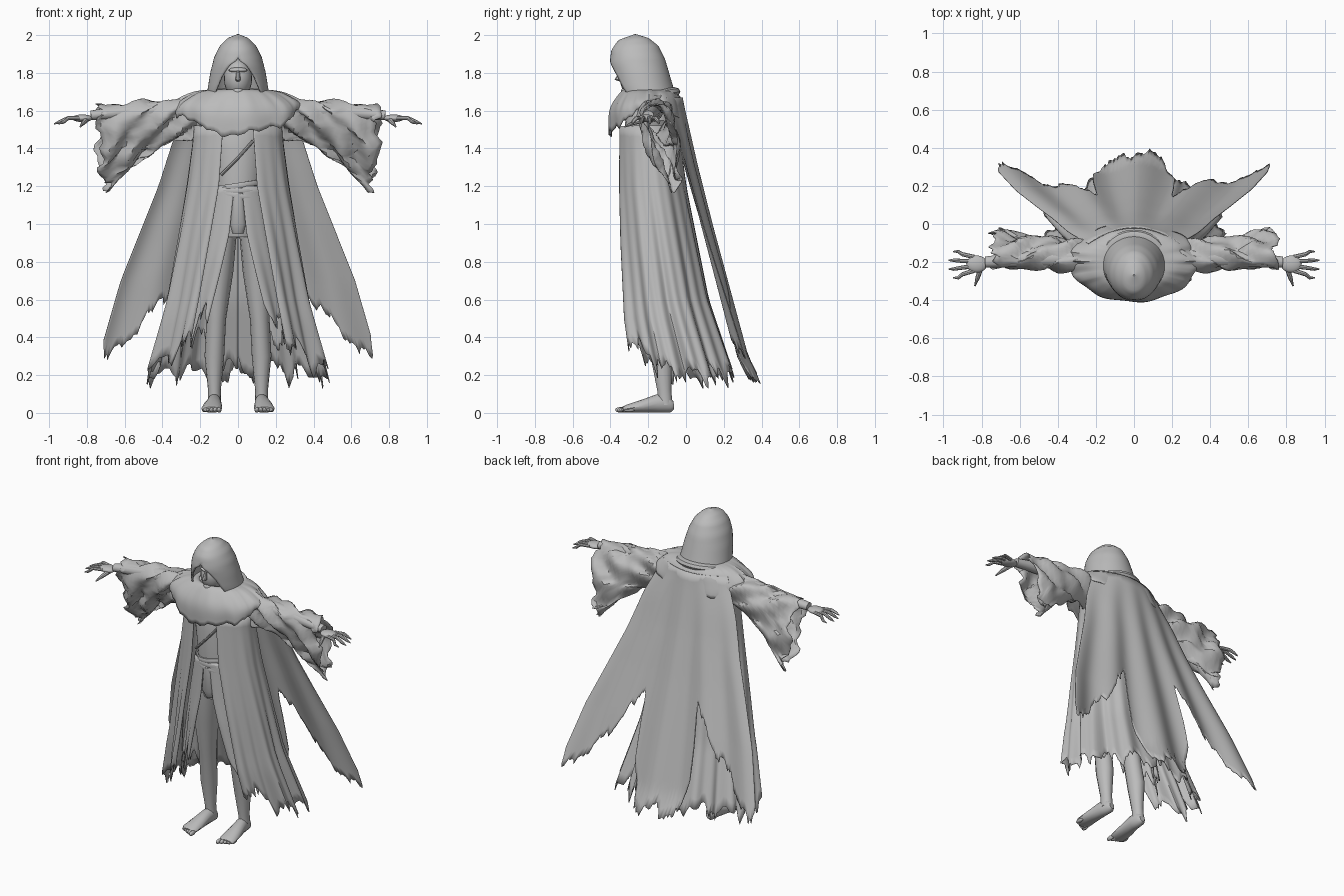
import bpy, bmesh, math, random
from mathutils import Vector

if "Cube" in bpy.data.objects:
    bpy.data.objects.remove(bpy.data.objects["Cube"], do_unlink=True)

random.seed(4)
grey = bpy.data.materials.new("cloth_grey")
grey.use_nodes = True
grey.diffuse_color = (0.5, 0.5, 0.5, 1)
grey.node_tree.nodes["Principled BSDF"].inputs["Base Color"].default_value = grey.diffuse_color


def finish(name, bm, thickness=0.0, angle=40):
    bmesh.ops.remove_doubles(bm, verts=bm.verts, dist=0.0004)
    bmesh.ops.recalc_face_normals(bm, faces=bm.faces)
    mesh = bpy.data.meshes.new(name)
    bm.to_mesh(mesh)
    bm.free()
    mesh.materials.append(grey)
    ob = bpy.data.objects.new(name, mesh)
    bpy.context.collection.objects.link(ob)
    bpy.ops.object.select_all(action='DESELECT')
    ob.select_set(True)
    bpy.context.view_layer.objects.active = ob
    bpy.ops.object.shade_smooth_by_angle(angle=math.radians(angle))
    if thickness:
        mod = ob.modifiers.new("thickness", 'SOLIDIFY')
        mod.thickness, mod.offset = thickness, 0
    return ob


def sheet(name, fn, nu, nv, thickness=0.005):
    """Cloth grid: fn(u, v) gives a point, u and v run 0..1."""
    bm = bmesh.new()
    rows = [[bm.verts.new(fn(i / nu, j / nv)) for i in range(nu + 1)] for j in range(nv + 1)]
    for a, b in zip(rows, rows[1:]):
        for i in range(nu):
            bm.faces.new((a[i], a[i + 1], b[i + 1], b[i]))
    return finish(name, bm, thickness)


def tube(name, keys, n=14):
    """Closed loft through (x, y, z, radius_a, radius_b) sections."""
    bm = bmesh.new()
    d = (Vector(keys[-1][:3]) - Vector(keys[0][:3])).normalized()
    ref = Vector((0, 0, 1)) if abs(d.y) > 0.8 else Vector((0, 1, 0))
    side = d.cross(ref).normalized()
    up = side.cross(d)
    rings = []
    for x, y, z, ra, rb in keys:
        turn = [math.tau * i / n for i in range(n)]
        rings.append([bm.verts.new(Vector((x, y, z)) + side * ra * math.cos(t) + up * rb * math.sin(t)) for t in turn])
    for a, b in zip(rings, rings[1:]):
        for i in range(n):
            bm.faces.new((a[i], a[(i + 1) % n], b[(i + 1) % n], b[i]))
    bm.faces.new(rings[0])
    bm.faces.new(rings[-1])
    return finish(name, bm)


def ball(name, centre, size):
    bm = bmesh.new()
    bmesh.ops.create_uvsphere(bm, u_segments=20, v_segments=12, radius=1)
    for v in bm.verts:
        v.co = Vector(centre) + Vector([c * s for c, s in zip(v.co, size)])
    return finish(name, bm)


def at(keys, t):
    """Piecewise linear lookup in rising (t, value) keys."""
    if t <= keys[0][0]:
        return keys[0][1]
    for (a, p), (b, q) in zip(keys, keys[1:]):
        if t <= b:
            return p + (q - p) * (t - a) / (b - a)
    return keys[-1][1]


def ragged(amount, teeth):
    """Returns a torn-hem offset with cusps that point downward."""
    p, q = random.random() * 3, random.random() * 3
    noise = [random.random() for _ in range(160)]

    def offset(u):
        saw = 0.55 * abs(math.sin(teeth * u + p)) + 0.3 * abs(math.sin(2.7 * teeth * u + q))
        return amount * (saw + 0.3 * noise[int(u * 150)])
    return offset


# Head, neck and torso
ball("head", (0, -0.26, 1.77), (0.075, 0.09, 0.105))
tube("nose", [(0, -0.345, 1.81, 0.008, 0.008), (0, -0.36, 1.765, 0.014, 0.018), (0, -0.34, 1.755, 0.01, 0.01)], 8)
ball("brow", (0, -0.325, 1.815), (0.05, 0.025, 0.014))
ball("chin", (0, -0.315, 1.7), (0.032, 0.03, 0.028))
tube("neck", [(0, -0.2, 1.55, 0.08, 0.08), (0, -0.24, 1.74, 0.055, 0.055)])
tube("torso", [(0, -0.2, 0.93, 0.1, 0.1), (0, -0.2, 1.02, 0.13, 0.12), (0, -0.2, 1.18, 0.125, 0.125),
               (0, -0.2, 1.4, 0.15, 0.14), (0, -0.19, 1.55, 0.2, 0.13), (0, -0.19, 1.64, 0.12, 0.09)], 24)
for k in range(3):
    z = 1.15 + 0.027 * k
    tilt = 0.02 * (k - 1)

    def wrap(u, v):
        t, c = math.tau * u, math.tau * v
        r = 0.133 + 0.01 * math.cos(c)
        return r * math.sin(t), -0.2 - r * math.cos(t), z + tilt * math.sin(t) + 0.016 * math.sin(c)
    sheet("belt_wrap_%d" % k, wrap, 32, 6, 0)
tube("front_flap", [(0, -0.3, 0.95, 0.028, 0.018), (0, -0.32, 1.0, 0.042, 0.022), (0, -0.325, 1.16, 0.025, 0.018)])
tube("chest_fold", [(-0.09, -0.32, 1.26, 0.008, 0.01), (0, -0.345, 1.35, 0.008, 0.01), (0.08, -0.335, 1.44, 0.008, 0.01)], 8)

# Hood with an arched opening
hood_rx = [(1.62, 0.165), (1.7, 0.158), (1.8, 0.142), (1.88, 0.122), (1.94, 0.092), (1.98, 0.052), (2, 0.002)]
hood_front = [(1.62, -0.33), (1.72, -0.375), (1.85, -0.4), (1.92, -0.39), (1.97, -0.355), (2, -0.27)]
hood_back = [(1.62, -0.04), (1.75, -0.08), (1.87, -0.115), (1.94, -0.15), (1.98, -0.2), (2, -0.266)]
hood_gap = [(1.62, 0.14), (1.7, 0.118), (1.78, 0.085), (1.84, 0.045), (1.87, 0)]


def hood(u, v):
    z = 1.65 + 0.35 * math.sin(v * math.pi / 2)
    rx, f, b = at(hood_rx, z), at(hood_front, z), at(hood_back, z)
    start = math.asin(min(1, at(hood_gap, z) / rx))
    t = start + (math.tau - 2 * start) * u
    return rx * math.sin(t), (f + b) / 2 - (b - f) / 2 * math.cos(t), z


sheet("hood", hood, 44, 24, 0.01)

# Shoulder mantle
mantle_tear = ragged(0.05, 19)


def mantle(u, v):
    t = math.tau * u
    front, side = math.cos(t), abs(math.sin(t))
    hem = 1.44 + 0.12 * side ** 2 + (0.03 if front < 0 else 0) + mantle_tear(u % 1)
    r = 0.12 + 0.21 * math.sin(v * math.pi / 2) ** 0.9
    ry = 0.12 + (0.09 if front > 0 else 0.08) * math.sin(v * math.pi / 2)
    z = 1.71 + (hem - 1.71) * v ** 1.7
    fold = 1 + 0.025 * v * math.sin(9 * t) + 0.02 * math.sin(v * 9 + 2 * front)
    return r * fold * math.sin(t), -0.2 - ry * fold * front, z


sheet("shoulder_mantle", mantle, 110, 14)

# Cowl rolled around the neck
sheet("neck_cowl", lambda u, v: (
    (0.145 + 0.04 * math.cos(math.tau * v)) * math.sin(math.tau * u),
    -0.2 - (0.14 + 0.03 * math.cos(math.tau * v)) * math.cos(math.tau * u),
    1.675 + 0.025 * math.sin(math.tau * v) - 0.025 * math.cos(math.tau * u)), 36, 8, 0)


# Robes, open at the front
def robe(name, width, front, back, gap, top, hem, tear, folds, reach=math.pi, sign=1, nu=75):
    def fn(u, v):
        low = at(hem, u) + tear(u)
        z = top + (low - top) * v
        a, f, b = at(width, z), at(front, z), at(back, z)
        start = math.asin(min(1, at(gap, z) / a))
        t = start + (reach - start) * u
        drop = (top - z) / top
        fold = 1 + drop * (0.07 * math.sin(folds * u + 1) + 0.04 * math.sin(2.3 * folds * u)) * min(1, 5 * (1 - u) + 0.1)
        return sign * a * fold * math.sin(t), (f + b) / 2 - (b - f) / 2 * fold * math.cos(t), z
    sheet(name, fn, nu, 22)


robe_width = [(0.15, 0.48), (0.6, 0.37), (0.9, 0.32), (1.2, 0.27), (1.5, 0.23)]
robe_front = [(0.15, -0.32), (0.5, -0.36), (0.9, -0.365), (1.5, -0.36)]
robe_back = [(0.1, 0.29), (0.6, 0.12), (1.2, 0), (1.5, -0.04)]
robe_gap = [(0.15, 0.28), (0.6, 0.2), (0.9, 0.15), (1.2, 0.1), (1.5, 0.08)]
tunic_width = [(0.3, 0.3), (0.8, 0.22), (1.2, 0.15)]
tunic_front = [(0.3, -0.31), (0.8, -0.335), (1.2, -0.335)]
tunic_back = [(0.3, 0.02), (1.2, -0.07)]
tunic_gap = [(0.3, 0.19), (0.5, 0.15), (0.75, 0.09), (0.95, 0.045), (1.2, 0.02)]

# Parts on both sides
for s, label in ((1, "left_"), (-1, "right_")):
    robe(label + "robe", robe_width, robe_front, robe_back, robe_gap, 1.52,
         [(0, 0.27), (0.3, 0.1), (0.6, 0.08), (1, 0.12)], ragged(0.17, 17), 24, sign=s)
    robe(label + "tunic_skirt", tunic_width, tunic_front, tunic_back, tunic_gap, 1.2,
         [(0, 0.4), (0.4, 0.25), (1, 0.25)], ragged(0.2, 12), 15, 2.6, s, 50)

    # Hanging sleeve with a torn cuff
    cuff_tear = ragged(0.07, 16)

    def sleeve(u, v):
        t = math.tau * u
        c = math.cos(t)
        sag = (1 - c) / 2
        x = 0.22 + (0.54 - 0.05 * sag ** 3 - cuff_tear(u % 1) + 0.03) * v
        top = 1.665 - 0.04 * v
        low = at([(0.2, 1.47), (0.35, 1.44), (0.5, 1.36), (0.7, 1.17)], x)
        wide = 0.1 * math.sin(t) * (0.72 + 0.28 * c)
        crease = 0.012 * math.sin(14 * v + 5 * t) + 0.008 * math.sin(3 * t + 25 * v)
        return s * x, -0.175 + 0.12 * sag * v + wide + crease, top + (low - top) * sag + crease
    sheet(label + "sleeve", sleeve, 60, 20)

    # Arm and hand
    tube(label + "arm", [(s * 0.2, -0.18, 1.6, 0.06, 0.06), (s * 0.5, -0.18, 1.6, 0.045, 0.045),
                         (s * 0.78, -0.2, 1.575, 0.025, 0.03)])
    ball(label + "palm", (s * 0.825, -0.21, 1.56), (0.055, 0.045, 0.02))
    for k in range(4):
        y, end = -0.245 + 0.024 * k, 0.965 - 0.012 * abs(k - 1.5) ** 2
        spread = (k - 1.7) * 0.022
        tube(label + "finger_%d" % k, [(s * 0.84, y, 1.56, 0.011, 0.012), (s * 0.9, y + spread / 2, 1.56, 0.011, 0.011),
                                       (s * (end - 0.015), y + spread, 1.54, 0.009, 0.009),
                                       (s * (end + 0.012), y + spread, 1.53, 0.003, 0.003)], 8)
    tube(label + "thumb", [(s * 0.8, -0.22, 1.555, 0.014, 0.016), (s * 0.82, -0.28, 1.535, 0.012, 0.012),
                           (s * 0.835, -0.325, 1.515, 0.004, 0.004)], 8)

    # Leg, foot and toes
    tube(label + "leg", [(s * 0.125, -0.11, 0.04, 0.036, 0.04), (s * 0.125, -0.115, 0.12, 0.034, 0.038),
                         (s * 0.125, -0.13, 0.3, 0.052, 0.058), (s * 0.115, -0.16, 0.5, 0.052, 0.058),
                         (s * 0.1, -0.19, 0.75, 0.075, 0.085), (s * 0.075, -0.2, 0.97, 0.07, 0.1)])
    tube(label + "foot", [(s * 0.122, -0.065, 0.04, 0.018, 0.022), (s * 0.122, -0.085, 0.046, 0.034, 0.044),
                          (s * 0.126, -0.15, 0.05, 0.038, 0.05), (s * 0.134, -0.23, 0.036, 0.05, 0.035),
                          (s * 0.14, -0.31, 0.023, 0.055, 0.022), (s * 0.14, -0.335, 0.018, 0.045, 0.014)])
    for k in range(5):
        ball(label + "toe_%d" % k, (s * (0.1 + 0.02 * k), -0.345 + 0.011 * k, 0.016),
             (0.012, 0.03, 0.015 - 0.001 * k))

# Torn cape with two spreading wings and a long centre strip
cape_width = [(0.1, 0.78), (0.25, 0.75), (0.7, 0.62), (1, 0.5), (1.2, 0.42), (1.45, 0.34), (1.66, 0.24)]
cape_depth = [(0.1, 0.4), (0.3, 0.3), (0.7, 0.2), (1, 0.125), (1.3, 0.055), (1.66, -0.02)]
cape_hem = [(0, 0.12), (0.2, 0.1), (0.31, 0.35), (0.355, 0.85), (0.42, 0.72), (0.6, 0.52), (0.8, 0.33), (0.96, 0.18), (1, 0.3)]
cape_tear = ragged(0.13, 27)


def cape(u, v):
    k = 2 * u - 1
    low = at(cape_hem, abs(k)) + cape_tear(u)
    z = 1.67 + (low - 1.67) * v
    ripple = 0.02 * (1.67 - z) * math.sin(13 * k + 1)
    return at(cape_width, z) * k, at(cape_depth, z) - 0.05 * k * k * z + ripple, z


sheet("cape", cape, 150, 26)
